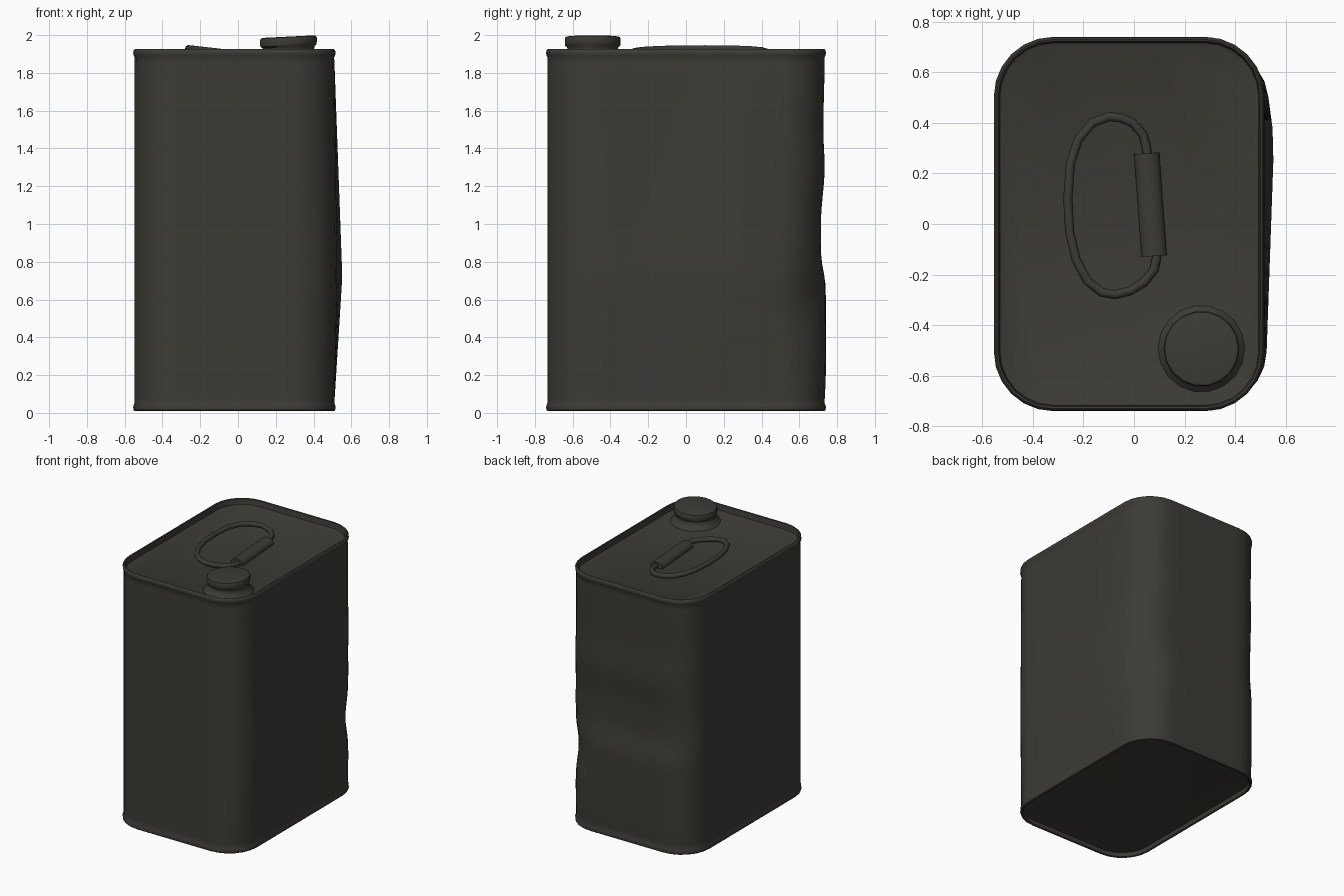
import bpy, bmesh, math
from mathutils import Vector

if "Cube" in bpy.data.objects:
    bpy.data.objects.remove(bpy.data.objects["Cube"])

paint = bpy.data.materials.new("dark olive paint")
paint.diffuse_color = (0.045, 0.044, 0.036, 1)
paint.use_nodes = True
paint.node_tree.nodes["Principled BSDF"].inputs["Base Color"].default_value = paint.diffuse_color


def finish(name, bm, angle=40):
    bmesh.ops.recalc_face_normals(bm, faces=bm.faces)
    me = bpy.data.meshes.new(name)
    bm.to_mesh(me)
    bm.free()
    ob = bpy.data.objects.new(name, me)
    bpy.context.collection.objects.link(ob)
    me.materials.append(paint)
    bpy.ops.object.select_all(action='DESELECT')
    ob.select_set(True)
    bpy.context.view_layer.objects.active = ob
    bpy.ops.object.shade_smooth_by_angle(angle=math.radians(angle))
    return ob


def loft(bm, rings):
    # skin a list of point rings and cap both ends
    vr = [[bm.verts.new(p) for p in r] for r in rings]
    n = len(vr[0])
    for a, b in zip(vr, vr[1:]):
        for i in range(n):
            j = (i + 1) % n
            bm.faces.new((a[i], a[j], b[j], b[i]))
    bm.faces.new(vr[0])
    bm.faces.new(vr[-1])


def outline(inset, corner=6, side=8):
    # rounded rectangle with subdivided straight sides
    cx, hx, hy, r = -0.019, 0.536, 0.741, 0.235
    pts = []
    for k, (sx, sy) in enumerate([(1, 1), (-1, 1), (-1, -1), (1, -1)]):
        for s in range(corner + 1):
            a = math.radians(90 * (k + s / corner))
            pts.append(Vector((cx + sx * (hx - r) + (r - inset) * math.cos(a),
                               sy * (hy - r) + (r - inset) * math.sin(a))))
    full = []
    for i, p in enumerate(pts):
        full.append(p)
        if i % (corner + 1) == corner:
            q = pts[(i + 1) % len(pts)]
            full += [p.lerp(q, t / side) for t in range(1, side)]
    return full


def tent(v, lo, mid, hi):
    t = (v - lo) / (mid - lo) if v < mid else (hi - v) / (hi - mid)
    return max(0.0, min(1.0, t))


def bell(v, mid, width):
    return math.exp(-((v - mid) / width) ** 2)


# wavy height profile of the dented back wall
back_wave = [(0.05, 0), (0.2, 0.006), (0.65, 0.006), (0.86, -0.02), (1.0, -0.02),
             (1.3, 0.0), (1.5, -0.007), (1.88, 0)]


def wave(z):
    for (a, u), (b, v) in zip(back_wave, back_wave[1:]):
        if a <= z <= b:
            t = (z - a) / (b - a)
            return u + (v - u) * t * t * (3 - 2 * t)
    return 0


def dented(p, z):
    # bulge on the right side, shallow crease across the back, knock on the back corner
    x, y = p
    if 0.06 < z < 1.87:
        right = tent(x, 0.3, 0.5, 9)
        back = tent(y, 0.58, 0.73, 9)
        knock = 0.022 * bell(z, 0.58, 0.15) * bell(p.x, 0.46, 0.15) * bell(p.y, 0.68, 0.15)
        x += right * 0.045 * tent(z, 0.05, 0.72, 1.87) * (0.15 + 0.85 * tent(y, -0.75, 0.33, 0.65))
        y += back * wave(z)
        x -= knock
        y -= knock
    return Vector((x, y, z))


# can: recessed base, rolled rims, dented walls, recessed lid
profile = [(0.034, 0.045), (0.024, 0.043), (0.02, 0.014), (0.01, 0.009), (0.003, 0.014),
           (0.0, 0.028), (0.003, 0.042), (0.007, 0.052)]
profile += [(0.007, 0.08 + 1.77 * i / 30) for i in range(31)]
profile += [(0.008, 1.882), (0.003, 1.891), (0.0, 1.905), (0.003, 1.92), (0.01, 1.926),
            (0.018, 1.923), (0.024, 1.882), (0.034, 1.877)]
bm = bmesh.new()
loft(bm, [[dented(p, z) for p in outline(o)] for o, z in profile])
finish("can_body", bm)

# cap: flared collar, short neck and slightly tilted lid
bm = bmesh.new()
rings = []
for r, z, t in [(0.178, 1.87, 0), (0.165, 1.885, 0), (0.145, 1.9, 0), (0.135, 1.92, 0),
                (0.137, 1.935, .5), (0.148, 1.945, 1), (0.15, 1.957, 1), (0.15, 1.98, 1),
                (0.146, 1.989, 1), (0.135, 1.992, 1)]:
    ring = []
    for i in range(18):
        a = math.tau * i / 18
        x, y = r * math.cos(a), r * math.sin(a)
        ring.append((0.267 + x, -0.494 + y, z + t * 0.05 * x))
    rings.append(ring)
loft(bm, rings)
finish("screw_cap", bm)


# sweep a round section along a path
def tube(name, path, r, sides, flat=1.0):
    bm = bmesh.new()
    rings = []
    for i, p in enumerate(path):
        d = (path[min(i + 1, len(path) - 1)] - path[max(i - 1, 0)]).normalized()
        s = d.cross(Vector((0, 0, 1))).normalized()
        u = s.cross(d)
        rings.append([p + s * r * math.cos(math.tau * k / sides)
                      + u * r * flat * math.sin(math.tau * k / sides) for k in range(sides)])
    loft(bm, rings)
    return finish(name, bm, 60)


# wire handle: oval loop leaning up on the left
ctrl = [(0.055, 0.22), (0.05, 0.30), (0.035, 0.355), (-0.005, 0.4), (-0.05, 0.42), (-0.10, 0.425),
        (-0.165, 0.40), (-0.22, 0.335), (-0.252, 0.24), (-0.262, 0.10), (-0.255, -0.03),
        (-0.23, -0.14), (-0.185, -0.225), (-0.13, -0.27), (-0.075, -0.28), (-0.015, -0.265),
        (0.04, -0.23), (0.08, -0.18), (0.09, -0.13), (0.08, -0.07)]
wire = [Vector((x, y, 1.929 - (x + 0.26) * 0.11)) for x, y in ctrl]
tube("handle_wire", wire, 0.018, 10)

# rolled sheet grip around the wire
tube("handle_grip", [Vector((0.05, 0.28, 1.885)), Vector((0.08, -0.127, 1.885))], 0.05, 16, 0.7)
